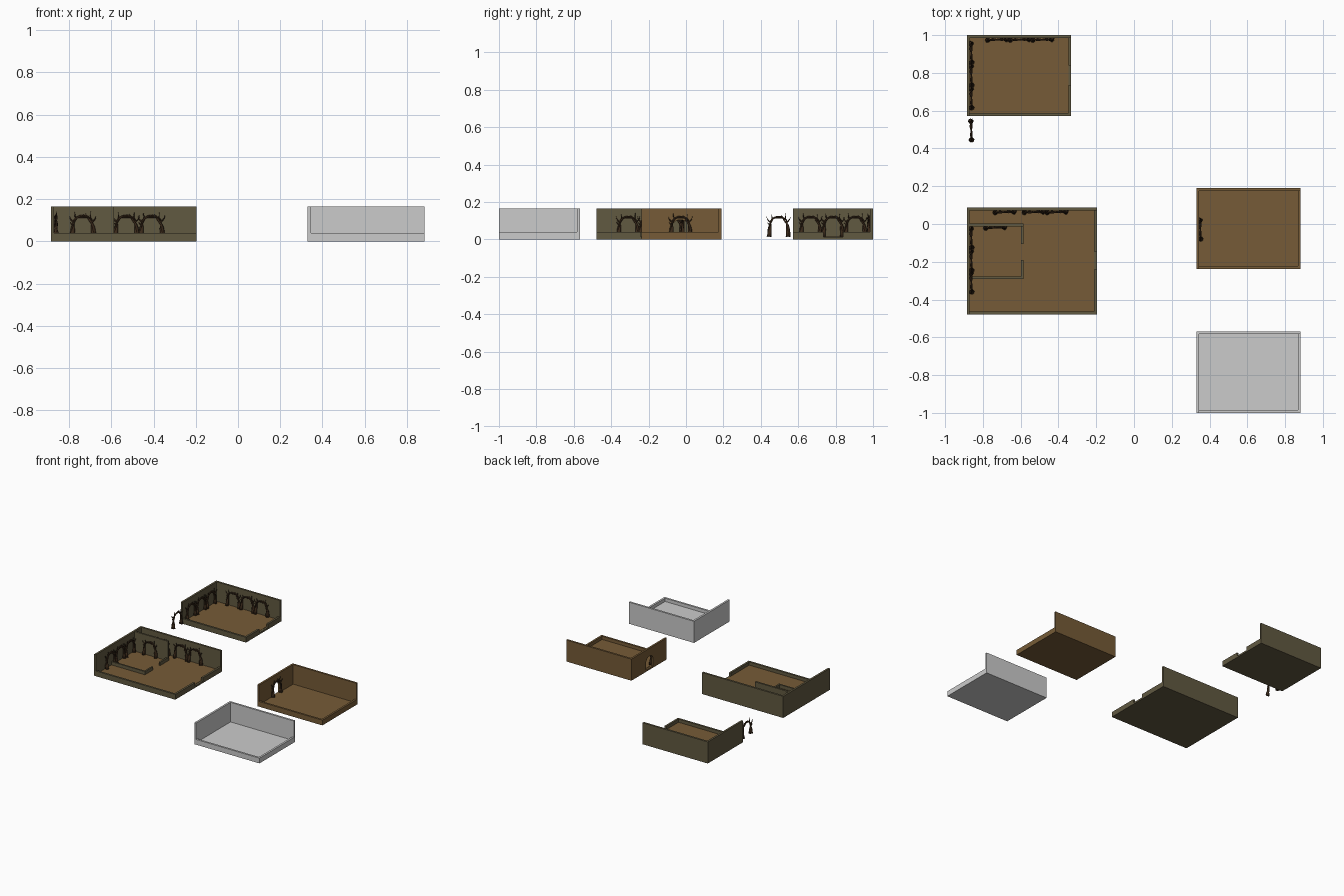
import bpy, bmesh, math
from mathutils import Vector

if "Cube" in bpy.data.objects:
    bpy.data.objects.remove(bpy.data.objects["Cube"])

T, FLOOR, LOW, HIGH = 0.015, 0.015, 0.04, 0.165


def mat(name, c):
    m = bpy.data.materials.new(name)
    m.diffuse_color = (*c, 1)
    m.use_nodes = True
    m.node_tree.nodes["Principled BSDF"].inputs["Base Color"].default_value = m.diffuse_color
    return m


OLIVE = mat("olive_stone", (0.12, 0.10, 0.053))
BROWN = mat("brown_earth", (0.18, 0.105, 0.038))
BARK = mat("dark_bark", (0.042, 0.022, 0.01))


def add_object(name, bm, m):
    bmesh.ops.recalc_face_normals(bm, faces=bm.faces)
    me = bpy.data.meshes.new(name)
    bm.to_mesh(me)
    bm.free()
    if m:
        me.materials.append(m)
    ob = bpy.data.objects.new(name, me)
    bpy.context.collection.objects.link(ob)
    return ob


def box(bm, x0, x1, y0, y1, z0, z1):
    for v in bmesh.ops.create_cube(bm, size=1)["verts"]:
        v.co = Vector((x0 if v.co.x < 0 else x1, y0 if v.co.y < 0 else y1, z0 if v.co.z < 0 else z1))


def holed_wall(bm, x, y0, y1, yc):
    # wall with an arched opening standing on the floor slab
    w, spring = 0.042, 0.07
    pts = [(y0, 0), (y0, HIGH), (y1, HIGH), (y1, 0), (yc + w, 0), (yc + w, FLOOR)]
    pts += [(yc + w * math.cos(math.pi * i / 8), spring + 0.035 * math.sin(math.pi * i / 8)) for i in range(9)]
    pts += [(yc - w, FLOOR), (yc - w, 0)]
    f = bm.faces.new([bm.verts.new((x, y, z)) for y, z in pts])
    for v in bmesh.ops.extrude_face_region(bm, geom=[f])["geom"]:
        if isinstance(v, bmesh.types.BMVert):
            v.co.x += T


def room(name, x0, x1, y0, y1, wall_mat, floor_mat, door=None, hole=None):
    # tray with tall left and back walls, low front and right walls
    bm = bmesh.new()
    box(bm, x0, x1, y0, y1, 0, FLOOR - 0.002)
    if hole is None:
        box(bm, x0, x0 + T, y0, y1, 0, HIGH)
    else:
        holed_wall(bm, x0, y0, y1, hole)
    box(bm, x0, x1, y1 - T, y1, 0, HIGH)
    box(bm, x0, x1, y0, y0 + T, 0, LOW)
    for a, b in ([(y0, door[0]), (door[1], y1)] if door else [(y0, y1)]):
        box(bm, x1 - T, x1, a, b, 0, LOW)
    add_object(name + "_walls", bm, wall_mat)
    bm = bmesh.new()
    box(bm, x0 + T, x1 - T, y0 + T, y1 - T, FLOOR - 0.004, FLOOR)
    add_object(name + "_floor", bm, floor_mat)


room("back_room", -0.885, -0.333, 0.573, 1.0, OLIVE, BROWN, door=(0.735, 0.84))
room("large_room", -0.885, -0.197, -0.478, 0.087, OLIVE, BROWN, door=(-0.24, -0.145))
room("earth_room", 0.33, 0.882, -0.238, 0.19, BROWN, BROWN, hole=-0.03)
room("plain_room", 0.33, 0.882, -1.0, -0.568, None, None)

# inner chamber of the large room: tall back wall, low sides with a doorway
bm = bmesh.new()
box(bm, -0.87, -0.586, -0.012, 0.002, FLOOR, HIGH)
box(bm, -0.87, -0.586, -0.29, -0.278, FLOOR, LOW)
for near, far in ((-0.105, -0.012), (-0.278, -0.19)):
    box(bm, -0.598, -0.586, near, far, FLOOR, LOW)
add_object("inner_chamber_walls", bm, OLIVE)


def tube(bm, pts, n=7):
    # round limb through (position, radius) pairs
    rings = []
    for i, (p, r) in enumerate(pts):
        d = (pts[min(i + 1, len(pts) - 1)][0] - pts[max(i - 1, 0)][0]).normalized()
        u = Vector((0, 1, 0)).cross(d).normalized()
        v = d.cross(u)
        rings.append([bm.verts.new(p + r * (u * math.cos(t) + v * math.sin(t)))
                      for t in (2 * math.pi * k / n for k in range(n))])
    for p, q in zip(rings, rings[1:]):
        for k in range(n):
            bm.faces.new((p[k], p[(k + 1) % n], q[(k + 1) % n], q[k]))
    bm.faces.new(rings[0])
    bm.faces.new(rings[-1])


def arch_point(a, phase):
    # squarish arch with a twist that wraps around its centre line
    c, s = math.cos(a), math.sin(a)
    wave = 0.004 * math.sin(5 * a + phase)
    return Vector((math.copysign(abs(c) ** 0.6, c) * 0.05 + wave,
                   0.004 * math.cos(5 * a + phase), FLOOR + 0.103 * abs(s) ** 0.75 + wave * s))


# twisted root arch: two entwined stems with flared feet, then upward twigs
bm = bmesh.new()
for phase, size in ((0, 1), (math.pi, 0.75)):
    angles = [math.pi * (i / 24) for i in range(25)]
    tube(bm, [(arch_point(a, phase), size * (0.0045 + 0.009 * (1 - math.sin(a)) ** 3)) for a in angles])
for a, dx, dz in ((0.95, 0.006, 0.042), (0.75, 0.024, 0.032), (2.35, -0.02, 0.03),
                  (2.0, -0.006, 0.03), (2.6, -0.016, 0.014), (1.2, -0.012, 0.02)):
    base = arch_point(a, 0)
    tube(bm, [(base + Vector((dx * math.sin(t * 1.57), 0.002 * math.sin(5 * t), dz * t ** 1.3)),
               0.0045 * (1.1 - t)) for t in (k / 5 for k in range(6))])
first = add_object("root_arch", bm, BARK)
first.data.polygons.foreach_set("use_smooth", [True] * len(first.data.polygons))

# arches along left walls (turned) and back walls
places = [(-0.862, y, 90) for y in (0.495, 0.665, 0.785, 0.905, -0.31, -0.195, -0.075)]
places += [(x, 0.977, 0) for x in (-0.725, -0.605, -0.485)]
places += [(x, 0.064, 0) for x in (-0.685, -0.53, -0.41)]
places += [(-0.735, -0.018, 0), (0.35, -0.03, 90)]
for i, (x, y, a) in enumerate(places):
    ob = first.copy() if i else first
    if i:
        bpy.context.collection.objects.link(ob)
    ob.name = f"root_arch_{i + 1}"
    ob.location = (x, y, 0)
    ob.rotation_euler.z = math.radians(a)
